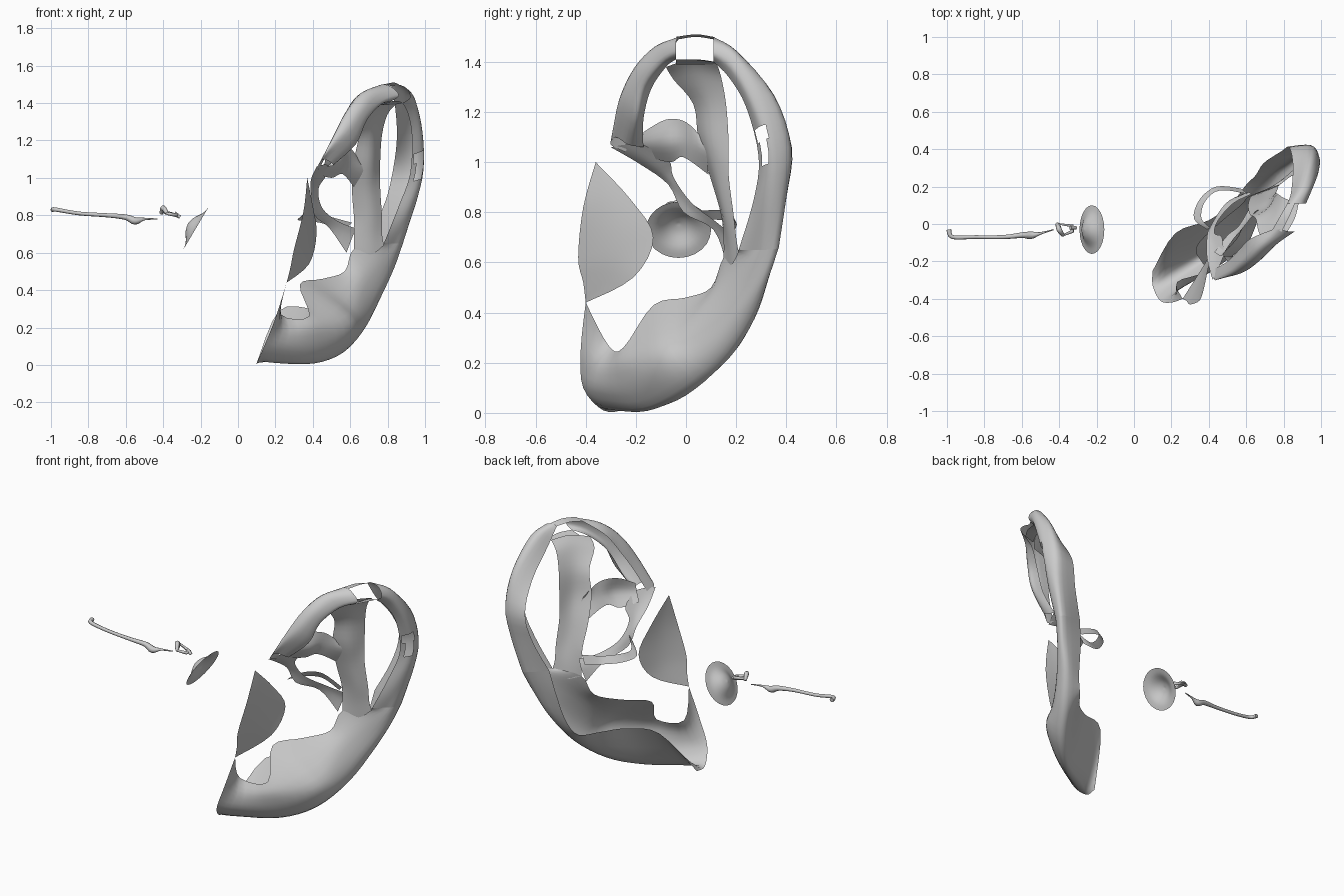
import bpy
import bmesh
from math import cos, sin, tau
from mathutils import Vector, Matrix

default_cube = bpy.data.objects.get("Cube")
if default_cube:
    bpy.data.objects.remove(default_cube, do_unlink=True)

UNIT = 0.01  # all coordinates below are in hundredths
STEPS = 4

grey = bpy.data.materials.new("matte_grey")
grey.use_nodes = True
grey_colour = (0.6, 0.6, 0.6, 1)
grey.diffuse_color = grey_colour
shader = grey.node_tree.nodes["Principled BSDF"]
shader.inputs["Base Color"].default_value = grey_colour
shader.inputs["Roughness"].default_value = 0.7


def spline(points, steps=STEPS):
    """Pass a smooth Catmull-Rom curve through the points."""
    padded = [points[0]] + list(points) + [points[-1]]
    result = []
    for before, start, end, after in zip(padded, padded[1:], padded[2:], padded[3:]):
        for step in range(steps):
            t = step / steps
            leave = (end - before) / 2
            arrive = (after - start) / 2
            bend = 3 * (end - start) - 2 * leave - arrive
            twist = 2 * (start - end) + leave + arrive
            result.append(start + leave * t + bend * t**2 + twist * t**3)
    return result + [points[-1]]


def finish(name, bm):
    bmesh.ops.remove_doubles(bm, verts=bm.verts[:], dist=0.0005)
    bmesh.ops.recalc_face_normals(bm, faces=bm.faces[:])
    mesh = bpy.data.meshes.new(name)
    bm.to_mesh(mesh)
    bm.free()
    mesh.materials.append(grey)
    for polygon in mesh.polygons:
        polygon.use_smooth = True
    part = bpy.data.objects.new(name, mesh)
    bpy.context.collection.objects.link(part)
    return part


def skin(name, grid, is_hole=None):
    """Join rows of points with quads, leaving out the faces inside a hole."""
    bm = bmesh.new()
    rows = [[bm.verts.new(point) for point in row] for row in grid]
    for lower, upper in zip(rows, rows[1:]):
        for a, b, c, d in zip(lower, lower[1:], upper[1:], upper):
            centre = (a.co + b.co + c.co + d.co) / 4
            if not (is_hole and is_hole(centre)):
                bm.faces.new((a, b, c, d))
    return finish(name, bm)


def loft(name, sections, is_hole=None):
    """Smooth a surface through cross-sections, each a list of points."""
    rows = [[Vector(point) * UNIT for point in row] for row in sections]
    rails = [spline(rail) for rail in zip(*rows)]
    return skin(name, [spline(row) for row in zip(*rails)], is_hole)


def tube(name, path, radii, closed=False):
    curve = bpy.data.curves.new(name, "CURVE")
    curve.dimensions = "3D"
    curve.bevel_depth = UNIT
    curve.bevel_resolution = 2
    curve.use_fill_caps = True
    points = [Vector(point) * UNIT for point in path]
    sizes = [Vector((radius, 0, 0)) for radius in radii]
    if not closed:
        points, sizes = spline(points), spline(sizes)
    line = curve.splines.new("POLY")
    line.points.add(len(points) - 1)
    line.use_cyclic_u = closed
    for target, point, size in zip(line.points, points, sizes):
        target.co = (*point, 1)
        target.radius = size.x
    line.use_smooth = True
    curve.materials.append(grey)
    part = bpy.data.objects.new(name, curve)
    bpy.context.collection.objects.link(part)
    return part


# Section shared by the lobe and the rim so the two meet
rim_joint = [(78, 21, 65), (83, 27, 65), (87, 31, 65), (87, 37, 66), (71, 34, 70)]

# Lobe pouch: hollow edge, outer side, bottom, then inner wall
loft("ear_lobe", [
    [(26, -40, 44), (20, -42, 25), (14, -41, 10), (10, -33, 1), (10, -25, 1)],
    [(23, -31, 27), (24, -35, 18), (20, -36, 8), (20, -25, 2), (22, -5, 29)],
    [(38, -25, 26), (42, -25, 19), (42, -21, 7), (40, -13, 2), (40, 2, 30)],
    [(33, -13, 43), (57, -12, 26), (60, -8, 14), (55, 0, 7), (52, 11, 28)],
    [(45, 0, 46), (61, -2, 31), (68, 6, 23), (67, 15, 20), (60, 21, 28)],
    [(57, 10, 50), (65, 8, 43), (75, 17, 37), (76, 27, 38), (65, 26, 37)],
    [(62, 15, 62), (72, 17, 53), (81, 25, 50), (83, 33, 54), (68, 31, 54)],
    rim_joint,
])


# Back rim, with a small slot just behind its inner edge
def in_slot(centre):
    return 0.98 < centre.z < 1.15 and centre.y < 0.325 and centre.x > 0.945


loft("rim_back", [
    rim_joint,
    [(86, 27, 85), (92, 30, 85), (95, 35, 86), (92, 40, 86), (79, 39, 88)],
    [(92, 29, 102), (98, 32, 104), (99, 36, 105), (95, 42, 106), (83, 41, 105)],
    [(93, 24, 122), (98, 26, 124), (98, 31, 126), (94, 35, 127), (85, 31, 122)],
    [(91, 17, 134), (95, 18, 138), (94, 20, 143), (89, 20, 144), (84, 17, 138)],
    [(88, 11, 140), (92, 11, 143), (90, 11, 148), (85, 11, 150), (82, 11, 149)],
], in_slot)

# Front rim, sweeping down from the top opening
loft("rim_front", [
    [(82, -4, 141), (86, -4, 144), (83, -4, 148), (78, -3, 150), (74, -3, 149)],
    [(73, -8, 138), (77, -10, 140), (73, -12, 145), (67, -12, 146), (62, -8, 142)],
    [(64, -14, 129), (69, -17, 131), (66, -20, 137), (59, -20, 137), (56, -14, 131)],
    [(57, -17, 117), (63, -20, 118), (58, -26, 124), (52, -26, 124), (50, -20, 118)],
    [(48, -17, 106), (51, -23, 107), (46, -28, 110), (43, -30, 107), (43, -24, 104)],
])

# Thin bridges along both sides of the top opening
loft("opening_lower_edge", [
    [(82, -4, 141), (76, -4, 139)],
    [(86, 3, 141), (80, 4, 139)],
    [(88, 11, 140), (83, 12, 139)],
])
loft("opening_upper_edge", [
    [(79, -4, 150), (74, -3, 149)],
    [(83, 4, 151), (78, 4, 150)],
    [(86, 11, 150), (82, 11, 149)],
])

# Long inner ridge, flaring at the top to meet the rim
loft("inner_ridge", [
    [(72, -8, 138), (79, 2, 141), (85, 12, 140)],
    [(67, -5, 133), (75, 4, 135), (80, 14, 134)],
    [(65, 3, 123), (72, 8, 123), (77, 16, 123)],
    [(62, 5, 109), (71, 9, 108), (76, 17, 108)],
    [(61, 10, 93), (70, 12, 94), (76, 17, 95)],
    [(62, 14, 79), (71, 15, 80), (77, 19, 79)],
    [(62, 15, 69), (71, 17, 69), (77, 20, 70)],
    [(62, 15, 62), (71, 18, 59), (78, 21, 64)],
])

# Fork of the ridge reaching forward
loft("ridge_fork", [
    [(65, 7, 109), (67, 8, 104), (62, 9, 95)],
    [(60, 0, 116), (59, 0, 108), (56, -1, 102)],
    [(53, -8, 117), (55, -8, 108), (50, -6, 100)],
    [(47, -17, 112), (46, -17, 107), (43, -15, 102)],
])

# Narrow fold from the front rim across the hollow
loft("hollow_fold", [
    [(48, -17, 107), (45, -24, 107), (42, -30, 106)],
    [(47, -7, 101), (43, -13, 99), (39, -18, 99)],
    [(43, -5, 94), (41, -6, 92), (39, -7, 91)],
    [(45, 2, 84), (43, 1, 82), (41, -1, 80)],
    [(53, 11, 77), (51, 11, 75), (49, 11, 73)],
    [(63, 16, 73), (61, 17, 68), (58, 16, 60)],
])

# Curved remnant of the canal wall
loft("canal_rim", [
    [(41, -2, 87), (39, -3, 83)],
    [(36, 3, 81), (32, 3, 78)],
    [(38, 12, 81), (35, 13, 77)],
    [(46, 18, 80), (44, 20, 76)],
    [(61, 16, 76), (57, 19, 72)],
])

# Flap in front of the canal
loft("front_flap", [
    [(37, -36, 100), (37, -36, 100), (37, -36, 100)],
    [(35, -41, 82), (38, -31, 84), (40, -22, 85)],
    [(30, -43, 62), (37, -28, 66), (42, -13, 70)],
    [(28, -41, 52), (34, -30, 55), (38, -21, 54)],
    [(26, -40, 44), (26, -40, 44), (26, -40, 44)],
])

# Eardrum: a shallow tilted dish
dish_profile = spline([Vector(p) * UNIT for p in
                       [(13, 0, 0), (9, 0, -1), (4, 0, -4), (0, 0, -5)]])
sides = 24
dish = [[Vector((p.x * cos(tau * i / sides), p.x * sin(tau * i / sides), p.z))
         for p in dish_profile] for i in range(sides + 1)]
eardrum = skin("eardrum", dish)
tilt = Vector((0.86, 0, -0.51)).to_track_quat("Z", "Y").to_matrix().to_4x4()
eardrum.matrix_world = Matrix.Translation((-0.225, -0.03, 0.73)) @ tilt

# Stirrup bone: looped arms, foot and neck
tube("stirrup_arms", [(-40, 0, 82), (-38, -6, 81), (-33, -4, 80), (-33, -1, 80)],
     [0.8, 0.8, 1, 1], closed=True)
tube("stirrup_foot", [(-41, 0, 81), (-40, -3, 84), (-38, -6, 81)], [1, 1.4, 1])
tube("stirrup_neck", [(-34, -2, 81), (-31, -2, 79)], [1.2, 0.9])

# Nerve strand with a swelling near its fine tip
tube("nerve", [(-99, -3, 83), (-97, -7, 83), (-85, -7, 81), (-70, -7, 80),
               (-60, -6, 79), (-55, -6, 77), (-50, -5, 78), (-43, -3, 78)],
     [1.3, 1.1, 1, 1.1, 1.5, 2, 0.7, 0.3])
